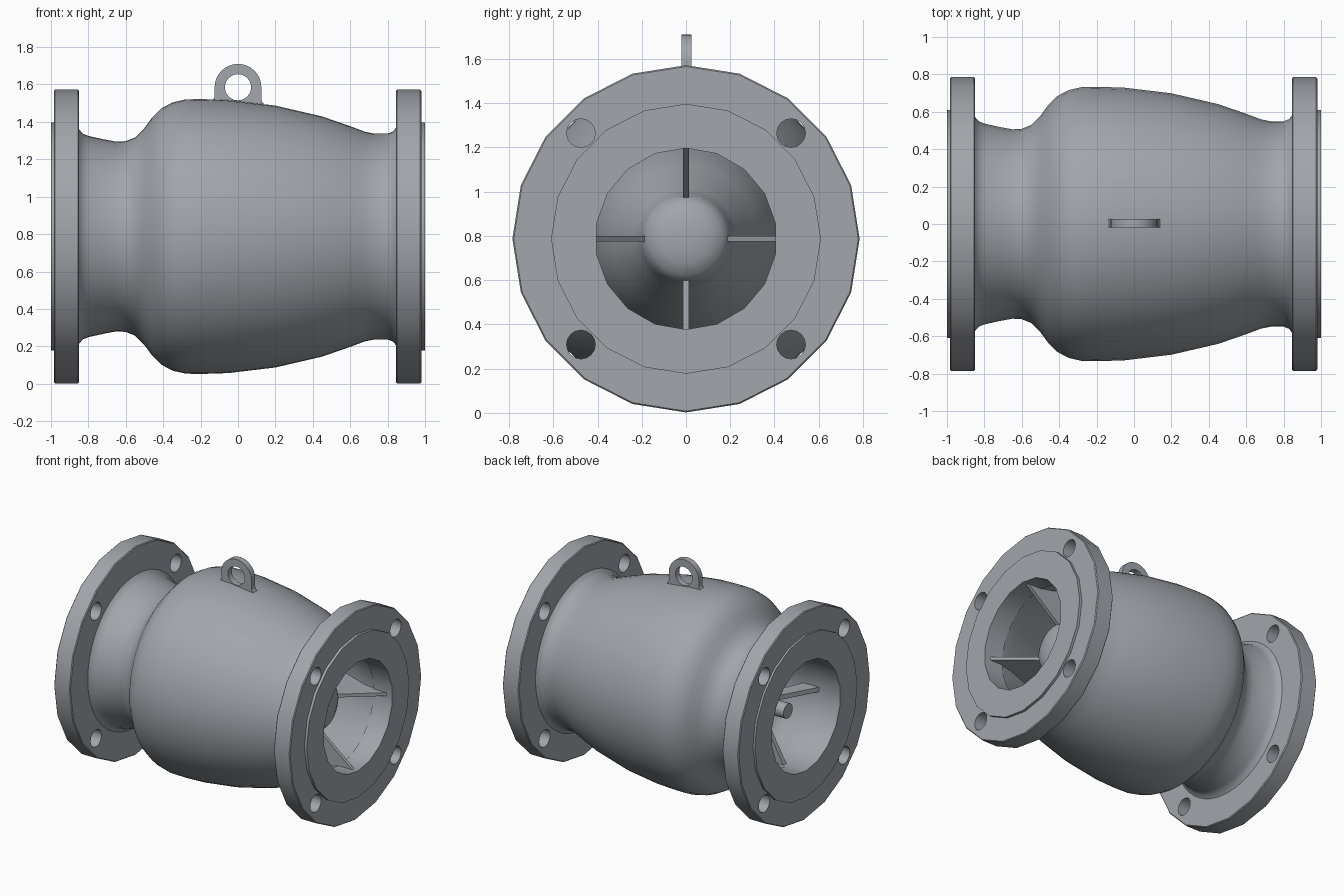
import bpy, bmesh, math
from mathutils import Vector

if "Cube" in bpy.data.objects:
    bpy.data.objects.remove(bpy.data.objects["Cube"])

Z0 = 0.787  # height of the pipe axis

grey = bpy.data.materials.new("cast grey")
grey.diffuse_color = (0.36, 0.38, 0.41, 1)
grey.use_nodes = True
grey.node_tree.nodes["Principled BSDF"].inputs["Base Color"].default_value = grey.diffuse_color


def finish(name, bm, angle=35):
    bmesh.ops.recalc_face_normals(bm, faces=bm.faces)
    me = bpy.data.meshes.new(name)
    bm.to_mesh(me)
    bm.free()
    ob = bpy.data.objects.new(name, me)
    bpy.context.collection.objects.link(ob)
    me.materials.append(grey)
    smooth(ob, angle)
    return ob


def smooth(ob, angle=35):
    bpy.ops.object.select_all(action='DESELECT')
    ob.select_set(True)
    bpy.context.view_layer.objects.active = ob
    bpy.ops.object.shade_smooth_by_angle(angle=math.radians(angle))


def revolve(bm, profile, n, closed=False, y=0.0, z=Z0):
    """Turn (x, radius) points around an x-parallel axis; cap or close the ends."""
    rings = []
    for x, r in profile:
        rings.append([bm.verts.new((x, y + r * math.sin(2 * math.pi * i / n),
                                    z + r * math.cos(2 * math.pi * i / n))) for i in range(n)])
    pairs = list(zip(rings, rings[1:]))
    if closed:
        pairs.append((rings[-1], rings[0]))
    else:
        bm.faces.new(rings[0])
        bm.faces.new(rings[-1])
    for a, b in pairs:
        for i in range(n):
            j = (i + 1) % n
            bm.faces.new((a[i], a[j], b[j], b[i]))


def plate(bm, outline, thick, place):
    """Extrude a 2D outline; place(u, v, w) maps it into 3D."""
    sides = [[bm.verts.new(place(u, v, w)) for u, v in outline] for w in (-thick / 2, thick / 2)]
    for s in sides:
        bm.faces.new(s)
    n = len(outline)
    for i in range(n):
        j = (i + 1) % n
        bm.faces.new((sides[0][i], sides[0][j], sides[1][j], sides[1][i]))


def cut(ob, cutter):
    m = ob.modifiers.new("cut", 'BOOLEAN')
    m.object, m.solver = cutter, 'EXACT'
    bpy.ops.object.select_all(action='DESELECT')
    bpy.context.view_layer.objects.active = ob
    ob.select_set(True)
    bpy.ops.object.modifier_apply(modifier=m.name)
    bpy.data.objects.remove(cutter)
    smooth(ob)


# flanges with raised face, bore and four bolt holes
for name, s, back, front in (("inlet_flange", -1, 0.85, 0.985), ("outlet_flange", 1, 0.845, 0.98)):
    bm = bmesh.new()
    revolve(bm, [(s * x, r) for x, r in ((back, 0.779), (back + 0.006, 0.785), (front - 0.006, 0.785),
                                         (front, 0.779), (front, 0.61), (1.0, 0.61))], 20)
    flange = finish(name, bm)
    bm = bmesh.new()
    revolve(bm, [(s * 0.7, 0.41), (s * 1.1, 0.41)], 18)
    for sy in (-1, 1):
        for sz in (-1, 1):
            revolve(bm, [(s * 0.7, 0.065), (s * 1.1, 0.065)], 16, y=sy * 0.475, z=Z0 + sz * 0.478)
    cut(flange, finish("cutter", bm))

# hollow bulged body
outer = [(-0.86, 0.585), (-0.847, 0.57), (-0.83, 0.55), (-0.8, 0.538), (-0.72, 0.52), (-0.65, 0.507),
         (-0.6, 0.51), (-0.55, 0.53), (-0.5, 0.58), (-0.46, 0.635), (-0.41, 0.685), (-0.35, 0.717),
         (-0.28, 0.733), (-0.2, 0.735), (-0.05, 0.73), (0.2, 0.70), (0.45, 0.642), (0.6, 0.59),
         (0.68, 0.56), (0.73, 0.55), (0.8, 0.55), (0.83, 0.562), (0.847, 0.585), (0.86, 0.595)]
inner = [(0.86, 0.41), (0.75, 0.43), (0.45, 0.54), (0.2, 0.61), (-0.2, 0.65), (-0.36, 0.61),
         (-0.5, 0.46), (-0.62, 0.40), (-0.86, 0.41)]
bm = bmesh.new()
revolve(bm, outer + inner, 54, closed=True)
finish("body_shell", bm, 40)

# inner hub: closing disc on the inlet side, rounded nose on the outlet side
bm = bmesh.new()
revolve(bm, [(-0.5, 0.06), (-0.49, 0.2), (-0.43, 0.41), (-0.40, 0.43), (-0.2, 0.45), (0.1, 0.42), (0.35, 0.33),
             (0.55, 0.23), (0.63, 0.205), (0.68, 0.195), (0.72, 0.165), (0.745, 0.11), (0.755, 0.04)], 36)
finish("hub", bm, 40)

# guide rod
bm = bmesh.new()
revolve(bm, [(-0.85, 0.055), (-0.45, 0.055)], 20)
finish("guide_rod", bm)

# slanted ribs holding the rod (inlet) and the hub (outlet)
for name, outline, thick in (
        ("inlet_ribs", [(-0.83, 0.42), (-0.62, 0.04), (-0.54, 0.04), (-0.70, 0.42)], 0.035),
        ("outlet_ribs", [(0.97, 0.418), (0.68, 0.18), (0.3, 0.2), (0.3, 0.61), (0.75, 0.45)], 0.025)):
    bm = bmesh.new()
    for k in range(4):
        c, sn = math.cos(k * math.pi / 2), math.sin(k * math.pi / 2)
        plate(bm, outline, thick,
              lambda x, r, w: Vector((x, r * sn + w * c, Z0 + r * c - w * sn)))
    finish(name, bm)

# lifting eye with flared foot
LZ = 1.585
arc = [(0.125 * math.cos(math.pi * i / 16), LZ + 0.125 * math.sin(math.pi * i / 16)) for i in range(17)]
foot = [(-0.125, 1.535), (-0.133, 1.52), (-0.155, 1.508), (-0.155, 1.45),
        (0.14, 1.45), (0.14, 1.495), (0.13, 1.505), (0.125, 1.52)]
bm = bmesh.new()
plate(bm, arc + foot, 0.045, lambda x, z, w: Vector((x, w + 0.003, z)))
eye = finish("lifting_eye", bm)
bm = bmesh.new()
circle = [(0.07 * math.cos(math.pi * i / 12), LZ + 0.07 * math.sin(math.pi * i / 12)) for i in range(24)]
plate(bm, circle, 0.2, lambda x, z, w: Vector((x, w, z)))
cut(eye, finish("cutter", bm))
